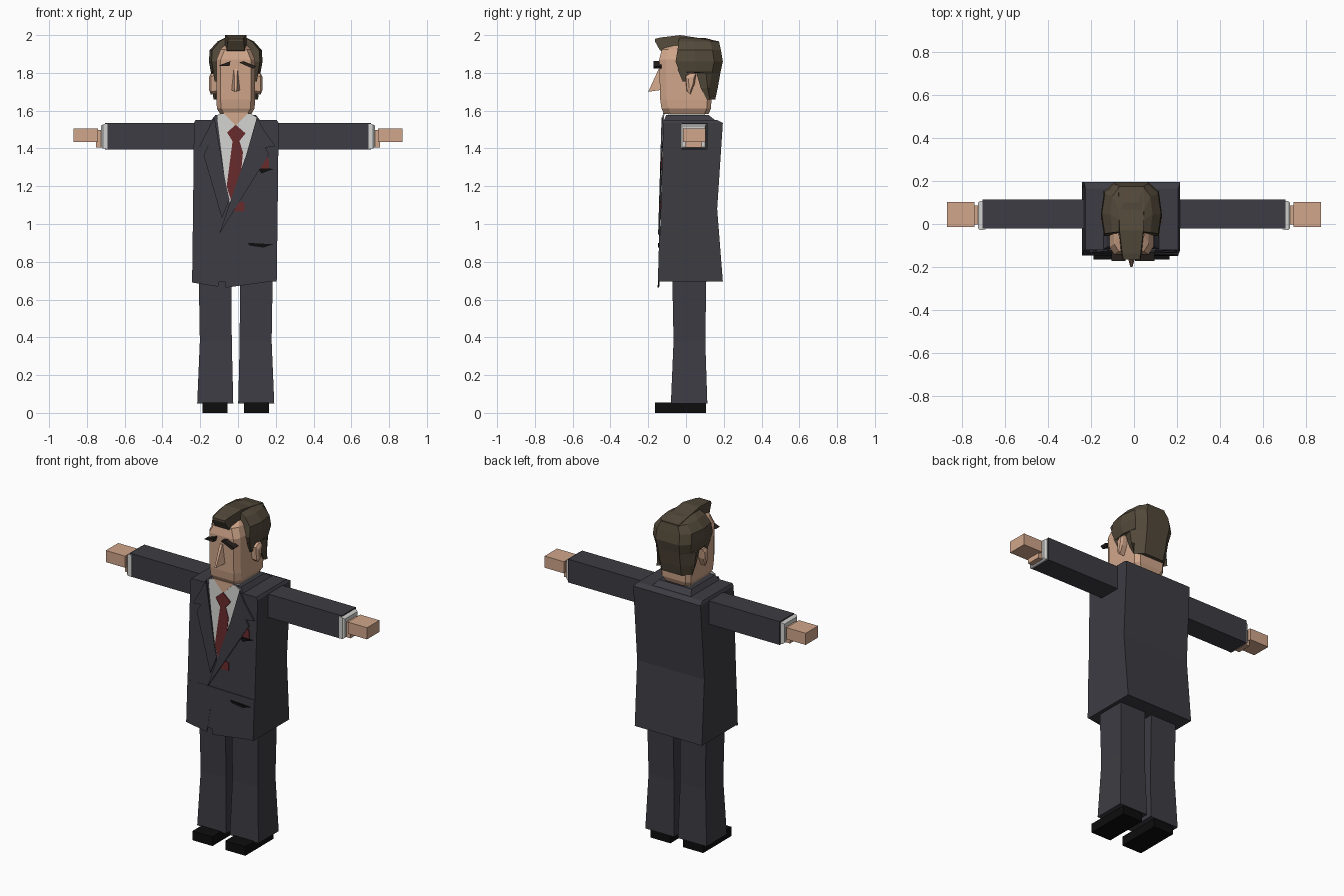
import bpy, bmesh

CX = -0.012  # centre line of the figure


def material(name, r, g, b):
    m = bpy.data.materials.new(name)
    m.diffuse_color = (r, g, b, 1)
    return m


SUIT = material("charcoal suit", 0.046, 0.045, 0.056)
SKIN = material("skin", 0.63, 0.38, 0.255)
HAIR = material("brown hair", 0.085, 0.066, 0.042)
SHIRT = material("white shirt", 0.64, 0.64, 0.63)
TIE = material("dark red", 0.14, 0.024, 0.026)
BLACK = material("black", 0.004, 0.004, 0.004)
BROW = material("dark brow", 0.02, 0.015, 0.012)


def loft(name, rings, mat):
    """Skin a closed solid through rings with equal point counts."""
    bm = bmesh.new()
    vs = [[bm.verts.new(p) for p in ring] for ring in rings]
    n = len(vs[0])
    for a, b in zip(vs, vs[1:]):
        for i in range(n):
            j = (i + 1) % n
            bm.faces.new((a[i], a[j], b[j], b[i]))
    bm.faces.new(vs[0])
    bm.faces.new(vs[-1])
    bmesh.ops.recalc_face_normals(bm, faces=bm.faces)
    me = bpy.data.meshes.new(name)
    bm.to_mesh(me)
    bm.free()
    me.materials.append(mat)
    ob = bpy.data.objects.new(name, me)
    bpy.context.collection.objects.link(ob)
    return ob


def rect(x0, x1, y0, y1, z):
    return [(x0, y0, z), (x1, y0, z), (x1, y1, z), (x0, y1, z)]


def box(name, x0, x1, y0, y1, z0, z1, mat):
    return loft(name, [rect(x0, x1, y0, y1, z0), rect(x0, x1, y0, y1, z1)], mat)


def front(z):
    """Depth of the sloping jacket front."""
    return -0.12 - 0.025 * (1.545 - z) / 0.85


def plate(name, outline, offset, mat, thick=0.006):
    """Thin panel lying on the jacket front."""
    loft(name, [[(x, front(z) - offset, z) for x, z in outline],
                [(x, front(z) - offset + thick, z) for x, z in outline]], mat)


def slab(name, outline, y0, y1, mat):
    loft(name, [[(x, y, z) for x, z in outline] for y in (y0, y1)], mat)


# Jacket body with the back drawn in at the waist
loft("jacket_body", [
    rect(-0.243, 0.205, front(0.695), 0.195, 0.695),
    rect(-0.238, 0.210, front(1.08), 0.165, 1.08),
    rect(-0.233, 0.215, front(1.535), 0.195, 1.535),
    rect(-0.225, 0.205, front(1.55), 0.165, 1.55)], SUIT)
loft("jacket_collar", [
    rect(-0.145, 0.12, -0.118, 0.16, 1.545),
    rect(-0.12, 0.095, -0.105, 0.12, 1.577)], SUIT)
loft("shirt_collar", [
    rect(-0.10, 0.076, -0.10, 0.105, 1.56),
    rect(-0.09, 0.066, -0.09, 0.10, 1.588)], SHIRT)

# Jacket front flaps
plate("right_flap", [(-0.243, 0.69), (-0.105, 0.668), (-0.085, 0.80),
                     (-0.10, 0.945), (-0.24, 0.94)], 0.001, SUIT)
plate("left_flap", [(-0.10, 0.945), (-0.065, 0.663), (0.205, 0.70),
                    (0.208, 0.94)], 0.004, SUIT)

# Shirt front, open neck and tie
plate("shirt_front", [(-0.112, 1.575), (-0.09, 1.585), (0.066, 1.585), (0.10, 1.565),
                      (0.05, 1.37), (-0.04, 1.10), (-0.065, 1.20)], 0.002, SHIRT)
plate("neck_opening", [(-0.08, 1.59), (0.057, 1.59), (CX, 1.52)], 0.004, SKIN)
plate("tie_blade", [(-0.028, 1.445), (0.006, 1.445), (0.026, 1.38), (0.018, 1.29),
                    (-0.035, 1.12), (-0.06, 1.20)], 0.005, TIE)
plate("tie_knot", [(CX, 1.525), (0.04, 1.48), (0.008, 1.44), (-0.03, 1.44),
                   (-0.058, 1.485)], 0.009, TIE, 0.008)
plate("tie_tip", [(-0.02, 1.065), (0.035, 1.068), (0.034, 1.115), (0.0, 1.12)],
      0.004, TIE)

# Notched lapels, the left crossing over the right
plate("right_lapel", [(-0.125, 1.565), (-0.206, 1.41), (-0.158, 1.415), (-0.182, 1.365),
                      (-0.085, 1.03), (-0.045, 1.13), (-0.062, 1.20)],
      0.008, SUIT, 0.008)
plate("left_lapel", [(0.10, 1.565), (0.135, 1.50), (0.20, 1.41), (0.145, 1.405),
                     (0.165, 1.37), (-0.10, 0.945), (0.045, 1.37)],
      0.010, SUIT, 0.009)

# Pockets and pocket square
plate("pocket_square", [(0.105, 1.33), (0.155, 1.355), (0.165, 1.335), (0.165, 1.285),
                        (0.115, 1.295)], 0.005, TIE)
plate("breast_pocket", [(0.105, 1.295), (0.19, 1.292), (0.125, 1.268)], 0.008, BLACK)
plate("hip_pocket", [(0.05, 0.90), (0.185, 0.893), (0.135, 0.875), (0.06, 0.886)],
      0.008, BLACK)

# Limbs, mirrored about the body or the scene centre
for s, side in ((-1, "right"), (1, "left")):
    def leg_ring(inner, outer, y0, y1, z):
        return rect(CX + s * inner, CX + s * outer, y0, y1, z)
    loft(side + "_trouser_leg", [
        leg_ring(0.013, 0.204, -0.08, 0.113, 0.05),
        leg_ring(0.021, 0.190, -0.066, 0.102, 0.38),
        leg_ring(0.022, 0.196, -0.073, 0.108, 0.74)], SUIT)
    box(side + "_shoe", CX + s * 0.043, CX + s * 0.176, -0.165, 0.105, 0, 0.055, BLACK)
    box(side + "_sleeve", s * 0.19, s * 0.705, -0.02, 0.115, 1.395, 1.535, SUIT)
    # Cuff tapers slightly toward the hand
    loft(side + "_cuff", [
        [(s * x, y, z) for y, z in ((y0, z0), (y1, z0), (y1, z1), (y0, z1))]
        for x, y0, y1, z0, z1 in ((0.69, -0.026, 0.109, 1.398, 1.53),
                                  (0.716, -0.028, 0.106, 1.40, 1.527),
                                  (0.726, -0.02, 0.10, 1.408, 1.52))], SHIRT)
    box(side + "_wrist", s * 0.71, s * 0.752, -0.003, 0.085, 1.405, 1.498, SKIN)
    box(side + "_hand", s * 0.742, s * 0.87, -0.015, 0.103, 1.435, 1.505, SKIN)

# Head with bevelled corners
box("neck", -0.075, 0.05, -0.075, 0.095, 1.52, 1.60, SKIN)


def head_ring(w, y0, y1, z, c=0.022):
    half = [(w - c, y0), (w, y0 + 1.6 * c), (w, y1 - c), (w - c, y1)]
    pts = half + [(-x, y) for x, y in reversed(half)]
    return [(CX + x, y, z) for x, y in pts]


loft("head", [
    head_ring(0.083, -0.115, 0.12, 1.583),
    head_ring(0.100, -0.13, 0.132, 1.612),
    head_ring(0.102, -0.137, 0.135, 1.66),
    head_ring(0.102, -0.142, 0.135, 1.87),
    head_ring(0.080, -0.128, 0.12, 1.925),
    head_ring(0.060, -0.09, 0.10, 1.945)], SKIN)

# Nose wedge
loft("nose", [
    [(CX - 0.012, -0.13, 1.825), (CX + 0.012, -0.13, 1.825), (CX + 0.009, -0.145, 1.82),
     (CX - 0.009, -0.145, 1.82)],
    [(CX - 0.024, -0.13, 1.71), (CX + 0.024, -0.13, 1.71), (CX + 0.005, -0.20, 1.70),
     (CX - 0.005, -0.20, 1.70)]], SKIN)

# Brows
slab("right_brow", [(-0.105, 1.838), (-0.04, 1.862), (-0.045, 1.836)], -0.172, -0.13, BROW)
slab("left_brow", [(0.005, 1.855), (0.03, 1.862), (0.095, 1.835), (0.08, 1.822)],
     -0.172, -0.13, BROW)

# Ears
EAR = [(-0.005, 1.785), (0.02, 1.80), (0.055, 1.80), (0.045, 1.74), (0.022, 1.69),
       (0.003, 1.705)]
for s, side in ((-1, "right"), (1, "left")):
    loft(side + "_ear", [
        [(CX + s * 0.09, y, z) for y, z in EAR],
        [(CX + s * 0.132, 0.028 + (y - 0.028) * 0.9, z - 0.004) for y, z in EAR],
        [(CX + s * 0.142, 0.03 + (y - 0.03) * 0.5, 1.745 + (z - 1.745) * 0.6)
         for y, z in EAR]], SKIN)


# Hair: back and sides
def hair_ring(z, y0, w, y1):
    half = [(w * 0.9, y0), (w, y0 * 0.6 + y1 * 0.4), (w * 0.9, y1 - 0.045), (w * 0.55, y1)]
    pts = half + [(-x, y) for x, y in reversed(half)]
    return [(CX + x, y, z) for x, y in pts]


loft("hair_back", [
    hair_ring(1.66, 0.11, 0.118, 0.155),
    hair_ring(1.72, 0.078, 0.125, 0.168),
    hair_ring(1.80, 0.055, 0.130, 0.182),
    hair_ring(1.805, -0.035, 0.132, 0.183),
    hair_ring(1.86, -0.055, 0.142, 0.195),
    hair_ring(1.92, -0.045, 0.138, 0.185),
    hair_ring(1.965, -0.04, 0.098, 0.175),
    hair_ring(1.985, -0.035, 0.06, 0.10)], HAIR)
for s, side in ((-1, "right"), (1, "left")):
    loft(side + "_sideburn", [
        rect(CX + s * 0.09, CX + s * 0.112, -0.018, 0.0, 1.755),
        rect(CX + s * 0.09, CX + s * 0.122, -0.045, 0.02, 1.82)], HAIR)

# Hair: swept top and fringe
loft("hair_top", [
    [(CX - w, y, z0), (CX + w, y, z0), (CX + w * 0.9, y, z1), (CX - w * 0.9, y, z1)]
    for y, w, z0, z1 in ((-0.165, 0.042, 1.968, 1.98), (-0.137, 0.048, 1.918, 1.987),
                         (-0.03, 0.062, 1.90, 2.0), (0.172, 0.066, 1.90, 1.968))], HAIR)
